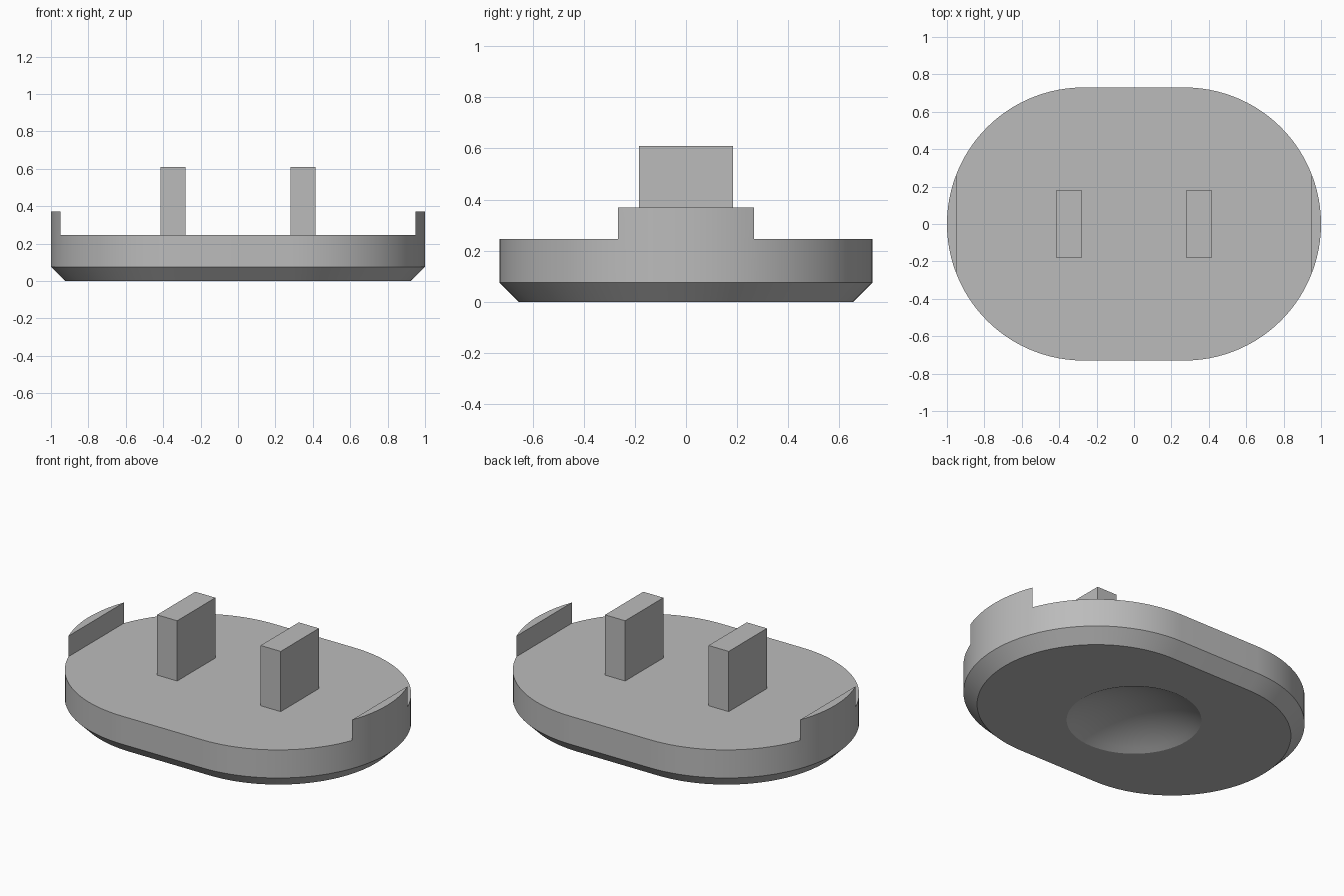
import bpy
import bmesh
import math

if "Cube" in bpy.data.objects:
    bpy.data.objects.remove(bpy.data.objects["Cube"], do_unlink=True)

GREY = (0.5, 0.5, 0.5, 1.0)
grey = bpy.data.materials.new("plain grey")
grey.use_nodes = True
grey.diffuse_color = GREY
grey.node_tree.nodes["Principled BSDF"].inputs["Base Color"].default_value = GREY

RADIUS, OFFSET = 0.73, 0.27          # rounded ends and their centres
CHAMFER = 0.075
TOP, TAB_TOP, TAB_X = 0.245, 0.37, 0.95
DIMPLE_R, DIMPLE_DEPTH = 0.37, 0.1
SIDE, MID = 20, 12                   # arc steps beside and across a tab


def add_object(name, bm):
    bmesh.ops.recalc_face_normals(bm, faces=bm.faces)
    mesh = bpy.data.meshes.new(name)
    bm.to_mesh(mesh)
    bm.free()
    mesh.materials.append(grey)
    obj = bpy.data.objects.new(name, mesh)
    bpy.context.collection.objects.link(obj)
    return obj


# Arc angles of one end, with exact points where the tab begins and stops
tab_angle = math.acos((TAB_X - OFFSET) / RADIUS)
quarter = math.pi / 2
angles = [-quarter + (quarter - tab_angle) * i / SIDE for i in range(SIDE)]
angles += [-tab_angle + 2 * tab_angle * i / MID for i in range(MID)]
angles += [tab_angle + (quarter - tab_angle) * i / SIDE for i in range(SIDE + 1)]
HALF = len(angles)
COUNT = 2 * HALF


def outline(bm, radius, z):
    points = [(OFFSET + radius * math.cos(a), radius * math.sin(a)) for a in angles]
    points += [(-x, -y) for x, y in points]
    return [bm.verts.new((x, y, z)) for x, y in points]


def circle(bm, radius, z):
    turns = [-quarter + math.tau * (i + 0.5) / COUNT for i in range(COUNT)]
    return [bm.verts.new((radius * math.cos(t), radius * math.sin(t), z)) for t in turns]


# Base: dimple rings, flat underside, chamfer and wall, lofted in order
bm = bmesh.new()
sphere_r = (DIMPLE_R ** 2 + DIMPLE_DEPTH ** 2) / (2 * DIMPLE_DEPTH)
rings = []
for step in range(1, 11):
    r = DIMPLE_R * step / 10
    rings.append(circle(bm, r, DIMPLE_DEPTH - sphere_r + math.sqrt(sphere_r ** 2 - r ** 2)))
rings.append(outline(bm, RADIUS - CHAMFER, 0))
rings.append(outline(bm, RADIUS, CHAMFER))
rings.append(outline(bm, RADIUS, TOP))
pole = bm.verts.new((0, 0, DIMPLE_DEPTH))
for i in range(COUNT):
    j = (i + 1) % COUNT
    bm.faces.new((pole, rings[0][i], rings[0][j]))
    for a, b in zip(rings, rings[1:]):
        bm.faces.new((a[i], b[i], b[j], a[j]))

# Top deck and the two raised end tabs
rim = rings[-1]
ends = [rim[s + SIDE:s + SIDE + MID + 1] for s in (0, HALF)]
inner = {v for end in ends for v in end[1:-1]}
bm.faces.new([v for v in rim if v not in inner])
for end in ends:
    upper = [bm.verts.new((v.co.x, v.co.y, TAB_TOP)) for v in end]
    bm.faces.new(upper)
    for i in range(len(end)):
        j = (i + 1) % len(end)
        bm.faces.new((end[i], end[j], upper[j], upper[i]))
base = add_object("base", bm)
bpy.ops.object.select_all(action="DESELECT")
base.select_set(True)
bpy.context.view_layer.objects.active = base
bpy.ops.object.shade_smooth_by_angle(angle=math.radians(25))

# Two upright posts
for name, side in (("left_post", 1), ("right_post", -1)):
    bm = bmesh.new()
    bmesh.ops.create_cube(bm, size=1)
    for v in bm.verts:
        v.co = (v.co.x * 0.135 + side * 0.347, v.co.y * 0.366, TOP + (v.co.z + 0.5) * 0.365)
    add_object(name, bm)
